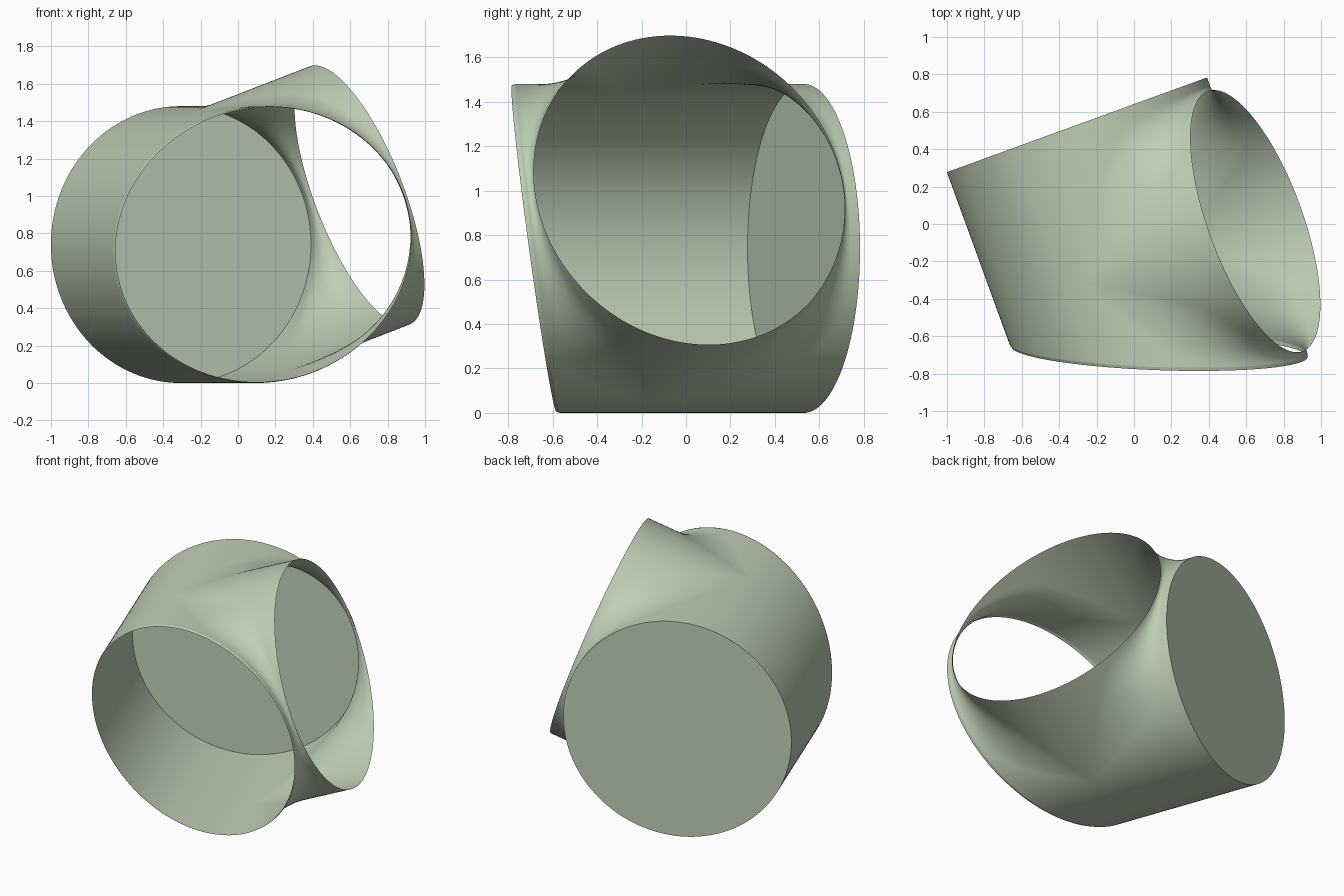
import bpy, bmesh
from math import sin, cos, pi, radians
from mathutils import Vector

if "Cube" in bpy.data.objects:
    bpy.data.objects.remove(bpy.data.objects["Cube"])

R = 0.74        # radius of both pipes
BACK = 0.81     # junction to closed end
BRANCH = 0.767  # junction to side opening
A = radians(20)
STEPS, RUN, ARC, OUT = 96, 8, 14, 8

# Pipe frame: branch axis, main axis (forwards), and the normal to both
side = Vector((cos(A), sin(A), 0))
up = Vector((0, 0, 1))
main = Vector((sin(A), -cos(A), 0))
branch = side * cos(A) + up * sin(A)
third = up * cos(A) - side * sin(A)
junction = Vector((-0.305, 0.53, R)) + main * BACK

sage = bpy.data.materials.new("sage green")
sage.use_nodes = True
colour = (0.52, 0.62, 0.46, 1)
sage.diffuse_color = colour
sage.node_tree.nodes["Principled BSDF"].inputs["Base Color"].default_value = colour


def place(a, b, c):
    return junction + branch * a + main * b + third * c


def front_limit(a):
    """Slanted cut of the front opening."""
    return 0.463 + 0.42 * a


def finish(bm, name):
    bmesh.ops.remove_doubles(bm, verts=bm.verts, dist=0.0004)
    bmesh.ops.recalc_face_normals(bm, faces=bm.faces)
    bm.normal_update()
    # Turn the skin outwards, judged by the wall opposite the branch
    far = min(bm.faces, key=lambda f: (f.calc_center_median() - junction).dot(branch))
    if far.normal.dot(branch) > 0:
        bmesh.ops.reverse_faces(bm, faces=bm.faces)
    mesh = bpy.data.meshes.new(name)
    bm.to_mesh(mesh)
    bm.free()
    mesh.materials.append(sage)
    obj = bpy.data.objects.new(name, mesh)
    bpy.context.collection.objects.link(obj)
    bpy.ops.object.select_all(action="DESELECT")
    obj.select_set(True)
    bpy.context.view_layer.objects.active = obj
    bpy.ops.object.shade_smooth_by_angle(angle=radians(50))
    return obj


def add_grid(bm, rows):
    grid = [[bm.verts.new(p) for p in row] for row in rows]
    for r0, r1 in zip(grid, grid[1:]):
        for i in range(len(r0) - 1):
            bm.faces.new((r0[i], r0[i + 1], r1[i + 1], r1[i]))


def web_row(theta, sign, end):
    """Along the main pipe, round the fillet, then out along the branch."""
    w, c = max(R * cos(theta), 0), R * sin(theta)
    room = 0.92 * (min(BRANCH, end) - w)
    wide = 0.75 * w
    r = (wide ** -3 + room ** -3) ** (-1 / 3) if w > 0.0001 else 0
    row = []
    for i in range(RUN):
        row.append((w, end + (w + r - end) * i / RUN))
    for i in range(ARC + 1):
        t = pi / 2 * i / ARC
        row.append((w + r - r * cos(t), w + r - r * sin(t)))
    for i in range(1, OUT + 1):
        row.append((w + r + (BRANCH - w - r) * i / OUT, w))
    return [place(a, sign * b, c) for a, b in row]


# Pipe body: plain wall opposite the branch, blended walls on the branch side
bm = bmesh.new()
angles = [-pi / 2 + pi * i / STEPS for i in range(STEPS + 1)]
plain = []
for th in angles:
    a, c = -R * cos(th), R * sin(th)
    stops = [-BACK + BACK * i / RUN for i in range(RUN)]
    stops += [front_limit(a) * i / RUN for i in range(RUN + 1)]
    plain.append([place(a, b, c) for b in stops])
add_grid(bm, plain)
add_grid(bm, [web_row(th, -1, BACK) for th in angles])
add_grid(bm, [web_row(th, 1, front_limit(R * cos(th))) for th in angles])
finish(bm, "pipe_body")

# Closed rear end
bm = bmesh.new()
ring = [2 * pi * i / (2 * STEPS) for i in range(2 * STEPS)]
cap = bm.faces.new([bm.verts.new(place(R * cos(t), -BACK, R * sin(t))) for t in ring])
bm.normal_update()
if cap.normal.dot(main) > 0:
    cap.normal_flip()
mesh = bpy.data.meshes.new("end_cap")
bm.to_mesh(mesh)
bm.free()
mesh.materials.append(sage)
bpy.context.collection.objects.link(bpy.data.objects.new("end_cap", mesh))

# Thin lip round the front opening
bm = bmesh.new()
loop = ring + [2 * pi]
add_grid(bm, [[place(s * R * cos(t), front_limit(R * cos(t)) + d, s * R * sin(t))
               for s, d in ((1, 0), (0.993, 0.018))] for t in loop])
finish(bm, "front_lip")
